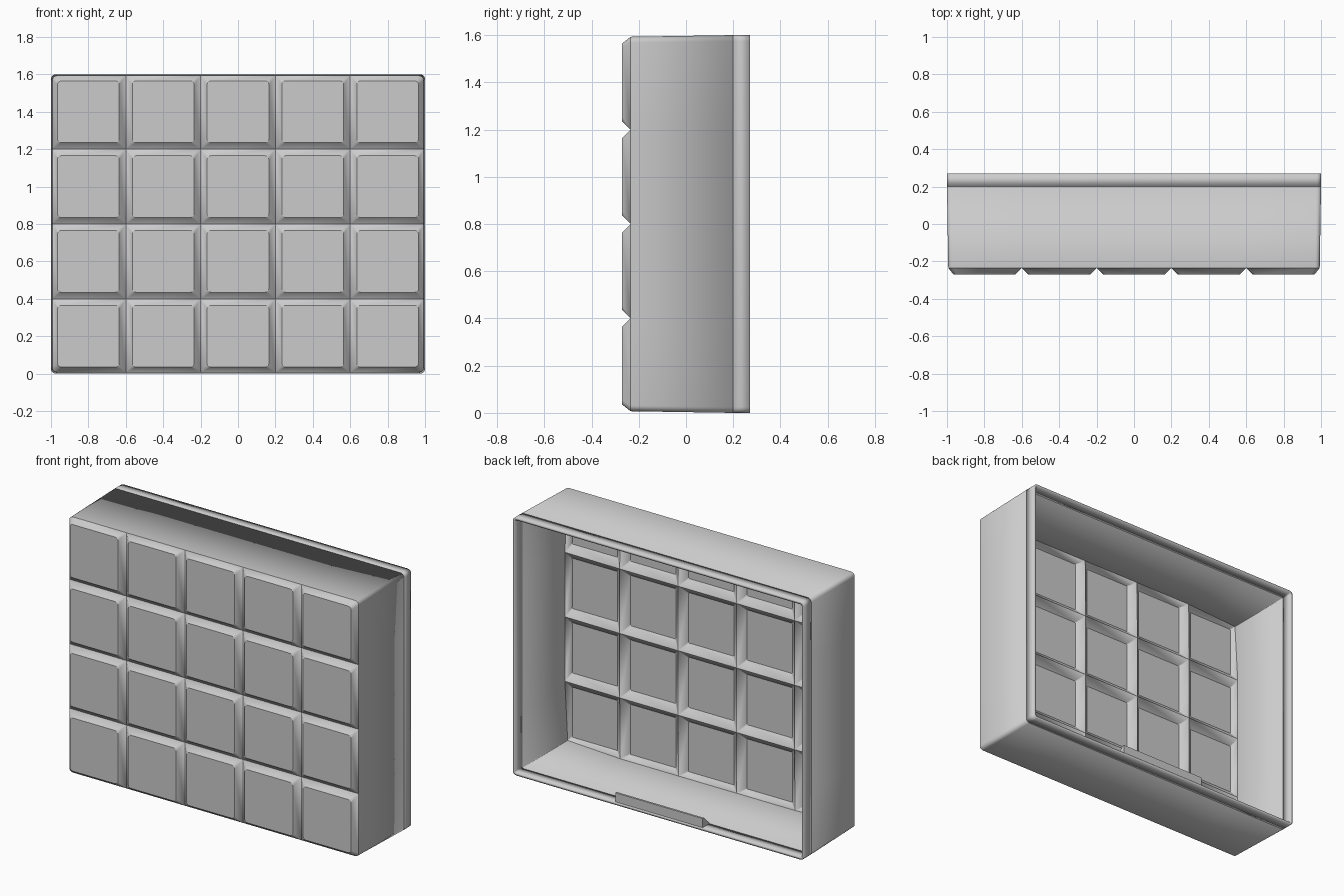
import bpy, bmesh
from math import sin, cos, pi
from mathutils import Vector

cube = bpy.data.objects.get("Cube")
if cube:
    bpy.data.objects.remove(cube, do_unlink=True)

COLS, ROWS, CELL = 5, 4, 0.4
MID = Vector((0, 0, 0.8))
DRAFT = 0.007                                  # walls lean outward towards the back
FACE_Y, GROOVE_Y, STEP_Y, BACK_Y = -0.27, -0.235, 0.2, 0.27

grey = bpy.data.materials.new("light grey")
grey.use_nodes = True
grey.diffuse_color = (0.6, 0.6, 0.6, 1)
grey.node_tree.nodes["Principled BSDF"].inputs["Base Color"].default_value = grey.diffuse_color


def rounded_rect(x0, x1, z0, z1, radii, y, steps=5):
    """Rounded rectangle facing the front; radii run from lower left, anticlockwise."""
    corners = [(x0, z0, 1, 1), (x1, z0, -1, 1), (x1, z1, -1, -1), (x0, z1, 1, -1)]
    points = []
    for i, ((x, z, sx, sz), r) in enumerate(zip(corners, radii)):
        for k in range(steps + 1):
            a = pi + (i + k / steps) * pi / 2
            points.append(Vector((x + sx * r + r * cos(a), y, z + sz * r + r * sin(a))))
    return points


def skin(bm, loop_a, loop_b):
    n = len(loop_a)
    for i in range(n):
        j = (i + 1) % n
        bm.faces.new((loop_a[i], loop_a[j], loop_b[j], loop_b[i]))


def finish(bm, name, thickness=0):
    bmesh.ops.recalc_face_normals(bm, faces=bm.faces)
    outward = sum(f.normal.dot(f.calc_center_median() - MID) * f.calc_area() for f in bm.faces)
    if thickness and outward < 0:
        bmesh.ops.reverse_faces(bm, faces=bm.faces)
    mesh = bpy.data.meshes.new(name)
    bm.to_mesh(mesh)
    bm.free()
    mesh.materials.append(grey)
    obj = bpy.data.objects.new(name, mesh)
    bpy.context.collection.objects.link(obj)
    if thickness:
        mod = obj.modifiers.new("wall", "SOLIDIFY")
        mod.thickness = thickness
        mod.offset = -1
        mod.use_even_offset = True
        mod.use_quality_normals = True
    bpy.ops.object.select_all(action="DESELECT")
    bpy.context.view_layer.objects.active = obj
    obj.select_set(True)
    bpy.ops.object.shade_smooth_by_angle()
    return obj


# Housing: a grid of raised tiles whose outer border is drawn back into walls
bm = bmesh.new()
half_w, half_h = COLS * CELL / 2, ROWS * CELL / 2
for col in range(COLS):
    for row in range(ROWS):
        x0, z0 = col * CELL - half_w, row * CELL
        x1, z1 = x0 + CELL, z0 + CELL
        left, right = col == 0, col == COLS - 1
        low, high = row == 0, row == ROWS - 1
        radii = [0.025 * c for c in (left and low, right and low, right and high, left and high)]
        base = rounded_rect(x0 + DRAFT * left, x1 - DRAFT * right,
                            z0 + DRAFT * low, z1 - DRAFT * high, radii, GROOVE_Y)
        inset = 0.035
        flat = rounded_rect(x0 + inset, x1 - inset, z0 + inset, z1 - inset, [0.02] * 4, FACE_Y)
        base = [bm.verts.new(p) for p in base]
        flat = [bm.verts.new(p) for p in flat]
        bm.faces.new(flat)
        skin(bm, base, flat)
bmesh.ops.remove_doubles(bm, verts=bm.verts, dist=0.0005)
border = [e for e in bm.edges if e.is_boundary]
walls = bmesh.ops.extrude_edge_only(bm, edges=border)["geom"]
for v in walls:
    if isinstance(v, bmesh.types.BMVert):
        v.co.x *= half_w / (half_w - DRAFT)
        v.co.z = MID.z + (v.co.z - MID.z) * half_h / (half_h - DRAFT)
        v.co.y = STEP_Y
finish(bm, "tiled_housing", 0.022)

# Back rim: thinner wall that leaves a small step inside
bm = bmesh.new()
rings = [[bm.verts.new(p) for p in rounded_rect(-half_w, half_w, 0, 2 * half_h, [0.025] * 4, y)]
         for y in (STEP_Y, BACK_Y)]
skin(bm, *rings)
finish(bm, "back_rim", 0.016)

# Catch: wedge on the floor just inside the opening
bm = bmesh.new()
profile = [(0.265, 0.01), (0.265, 0.072), (0.252, 0.072), (0.19, 0.01)]
ends = [[bm.verts.new((x, y, z)) for y, z in profile] for x in (-0.3, 0.3)]
skin(bm, *ends)
for end in ends:
    bm.faces.new(end)
finish(bm, "floor_catch")
